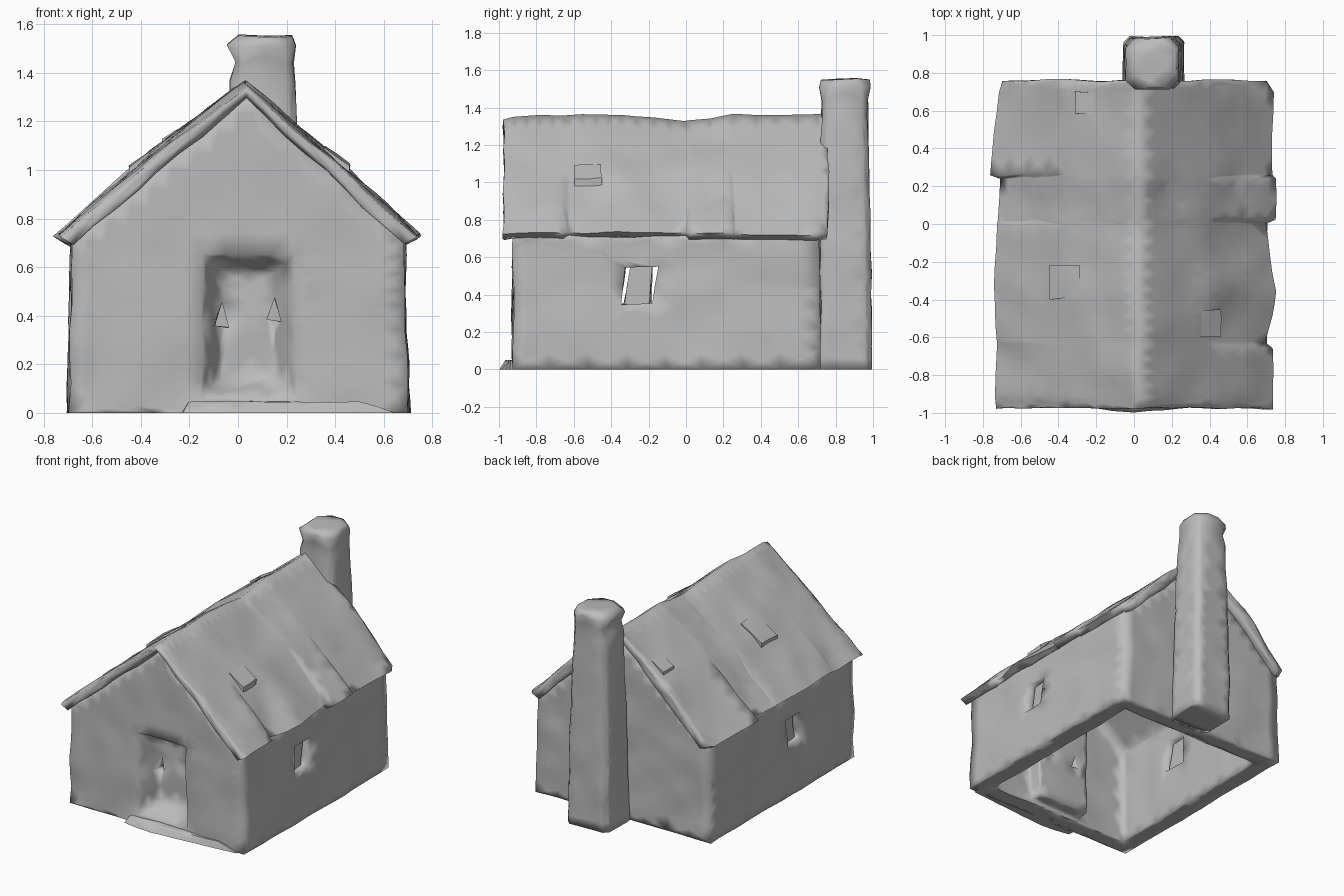
import bpy, bmesh
from math import radians
from mathutils import Vector, noise

cube = bpy.data.objects.get("Cube")
if cube:
    bpy.data.objects.remove(cube, do_unlink=True)

grey = bpy.data.materials.new("plain grey")
grey.use_nodes = True
grey.diffuse_color = (0.5, 0.5, 0.5, 1)
grey.node_tree.nodes["Principled BSDF"].inputs["Base Color"].default_value = (0.5, 0.5, 0.5, 1)


def loft(name, rings):
    """Closed solid through rings that all have the same number of points."""
    bm = bmesh.new()
    loops = [[bm.verts.new(p) for p in ring] for ring in rings]
    n = len(loops[0])
    for a, b in zip(loops, loops[1:]):
        for i in range(n):
            j = (i + 1) % n
            bm.faces.new((a[i], a[j], b[j], b[i]))
    bm.faces.new(loops[0])
    bm.faces.new(loops[-1])
    bmesh.ops.recalc_face_normals(bm, faces=bm.faces)
    mesh = bpy.data.meshes.new(name)
    bm.to_mesh(mesh)
    bm.free()
    obj = bpy.data.objects.new(name, mesh)
    bpy.context.collection.objects.link(obj)
    mesh.materials.append(grey)
    return obj


def prism(name, outline, y0, y1):
    return loft(name, [[(x, y, z) for x, z in outline] for y in (y0, y1)])


def chamfered(x0, x1, y0, y1, z, c):
    """Rectangle in plan with cut corners."""
    plan = ((x0 + c, y0), (x1 - c, y0), (x1, y0 + c), (x1, y1 - c),
            (x1 - c, y1), (x0 + c, y1), (x0, y1 - c), (x0, y0 + c))
    return [(x, y, z) for x, y in plan]


def combine(obj, other, operation):
    """Apply a boolean and drop the helper solid."""
    other.hide_render = True
    mod = obj.modifiers.new("shape", "BOOLEAN")
    mod.operation, mod.object, mod.solver = operation, other, "EXACT"
    graph = bpy.context.evaluated_depsgraph_get()
    mesh = bpy.data.meshes.new_from_object(obj.evaluated_get(graph))
    obj.modifiers.clear()
    obj.data = mesh
    bpy.data.objects.remove(other, do_unlink=True)


def weather(obj, amount=0.014, sharp=100, size=0.12):
    """Refine the surface and give it a lumpy, hand-made wobble."""
    bm = bmesh.new()
    bm.from_mesh(obj.data)
    for _ in range(6):
        bmesh.ops.triangulate(bm, faces=bm.faces[:])
        long_edges = [e for e in bm.edges if e.calc_length() > size]
        if not long_edges:
            break
        bmesh.ops.subdivide_edges(bm, edges=long_edges, cuts=1)
    bmesh.ops.triangulate(bm, faces=bm.faces[:])
    for v in bm.verts:
        on_ground = v.co.z < 0.005
        v.co += noise.noise_vector(v.co * 5 + Vector((3, 7, 1))) * amount
        v.co.y = max(-1, min(1, v.co.y))
        v.co.z = 0 if on_ground else max(0, v.co.z)
    bmesh.ops.recalc_face_normals(bm, faces=bm.faces)
    bm.to_mesh(obj.data)
    bm.free()
    obj.data.shade_smooth()
    obj.data.set_sharp_from_angle(angle=radians(sharp))


# Hollow gabled walls, open underneath, with a slight waist
gable = [(-0.70, 0), (0.705, 0), (0.685, 0.45), (0.685, 0.71), (0.03, 1.31),
         (-0.685, 0.71), (-0.69, 0.45)]
inside = [(-0.58, -0.1), (0.58, -0.1), (0.57, 0.70), (0.03, 1.20), (-0.57, 0.70)]
walls = prism("walls", gable, -0.925, 0.715)
combine(walls, prism("room_cutter", inside, -0.81, 0.60), "DIFFERENCE")

# Door alcove pushed into the room, with splayed sides and two small holes
alcove = prism("alcove", [(-0.17, 0.03), (0.25, 0.03), (0.25, 0.69), (-0.17, 0.69)], -0.90, -0.71)
combine(walls, alcove, "UNION")
recess = loft("recess_cutter", [
    [(x0, y, z0), (x1, y, z0), (x1, y, z1), (x0, y, z1)]
    for y, x0, x1, z0, z1 in ((-1.05, -0.16, 0.24, 0.05, 0.67),
                              (-0.93, -0.15, 0.235, 0.06, 0.66),
                              (-0.78, -0.07, 0.15, 0.14, 0.58))])
combine(walls, recess, "DIFFERENCE")
for x, z in ((-0.07, 0.39), (0.15, 0.41)):
    peep = [(x - 0.03, z - 0.03), (x + 0.03, z - 0.04), (x, z + 0.06)]
    combine(walls, prism("peephole_cutter", peep, -0.95, -0.6), "DIFFERENCE")

# Windows through both side walls
opening = [[(x, y, z) for y, z in ((-0.35, 0.35), (-0.17, 0.35), (-0.15, 0.55), (-0.32, 0.55))]
           for x in (-1, 1)]
combine(walls, loft("window_cutter", opening), "DIFFERENCE")
weather(walls)

# Broken shutter leaning in each window
for side, label in ((1, "left"), (-1, "right")):
    shutter = loft(label + "_window_shutter", [
        [(side * x, y, z) for x, y in ((0.60, a), (0.64, a), (0.64, b), (0.60, b))]
        for z, a, b in ((0.33, -0.335, -0.185), (0.57, -0.29, -0.18))])
    weather(shutter, sharp=50)

# Roof shell with a sagging ridge, ragged eaves and thin front and back edges
RIDGE_X = 0.03


def roof_ring(y, ridge, left, right, eave, thick, bulge):
    mid = (ridge + 0.735) / 2
    outline = [(RIDGE_X, ridge), (0.385, mid + bulge * 0.6), (left, eave),
               (left * 0.925, eave - 0.03), (RIDGE_X, ridge - thick),
               (right * 0.925, eave - 0.03), (right, eave), (-0.355, mid + bulge)]
    return [(x, y, z) for x, z in outline]


# Columns: y, ridge height, left eave x, right eave x, eave height, thickness, bulge
roof = loft("roof", [roof_ring(*row) for row in (
    (-0.975, 1.34, 0.735, -0.735, 0.725, 0.02, 0.0),
    (-0.92, 1.355, 0.74, -0.74, 0.73, 0.06, 0.01),
    (-0.65, 1.36, 0.74, -0.725, 0.73, 0.06, 0.025),
    (-0.62, 1.36, 0.70, -0.725, 0.735, 0.06, 0.025),
    (-0.35, 1.36, 0.75, -0.74, 0.735, 0.06, 0.03),
    (0.0, 1.325, 0.70, -0.725, 0.735, 0.06, 0.035),
    (0.02, 1.33, 0.755, -0.72, 0.73, 0.06, 0.035),
    (0.24, 1.36, 0.75, -0.705, 0.73, 0.06, 0.035),
    (0.26, 1.36, 0.73, -0.76, 0.725, 0.06, 0.035),
    (0.70, 1.365, 0.735, -0.72, 0.705, 0.06, 0.025),
    (0.76, 1.37, 0.70, -0.70, 0.72, 0.03, 0.01))])
weather(roof)


# Small loose flaps of roof covering, lifted at the lower edge
def flap(name, reach, bulge, y0, y1, low, high):
    def on_roof(t, lift):
        rise = bulge * (1 - abs(2 * t - 1))
        return RIDGE_X + t * reach, 1.36 - 0.625 * t + rise + lift
    outline = [on_roof(low, -0.02), on_roof(low, 0.02), on_roof(high, 0.0), on_roof(high, -0.02)]
    weather(prism(name, outline, y0, y1), sharp=50)


flap("left_slope_flap", 0.72, 0.02, -0.60, -0.45, 0.60, 0.45)
flap("right_slope_flap", -0.77, 0.035, -0.40, -0.22, 0.62, 0.42)
flap("right_back_flap", -0.77, 0.03, 0.58, 0.70, 0.45, 0.30)

# Chimney stack, flared and rounded at the top
chimney = loft("chimney", [chamfered(*r) for r in (
    (-0.055, 0.265, 0.69, 0.99, 0.0, 0.03),
    (-0.05, 0.26, 0.70, 0.99, 0.5, 0.03),
    (-0.04, 0.25, 0.715, 0.98, 0.95, 0.03),
    (-0.03, 0.235, 0.725, 0.975, 1.36, 0.03),
    (-0.005, 0.23, 0.725, 0.975, 1.44, 0.03),
    (-0.045, 0.24, 0.715, 0.985, 1.51, 0.05),
    (0.0, 0.225, 0.725, 0.98, 1.55, 0.07))])
weather(chimney, 0.01)

# Door step, fading out towards the left corner
step = loft("door_step", [
    [(x, y, z) for x, y in outline] for z, outline in (
        (0.0, ((-0.23, -0.97), (0.0, -1.0), (0.65, -0.94), (0.65, -0.88), (-0.23, -0.88))),
        (0.05, ((-0.20, -0.95), (0.0, -0.97), (0.50, -0.935), (0.50, -0.88), (-0.20, -0.88))))])
weather(step, 0.01, sharp=60)
